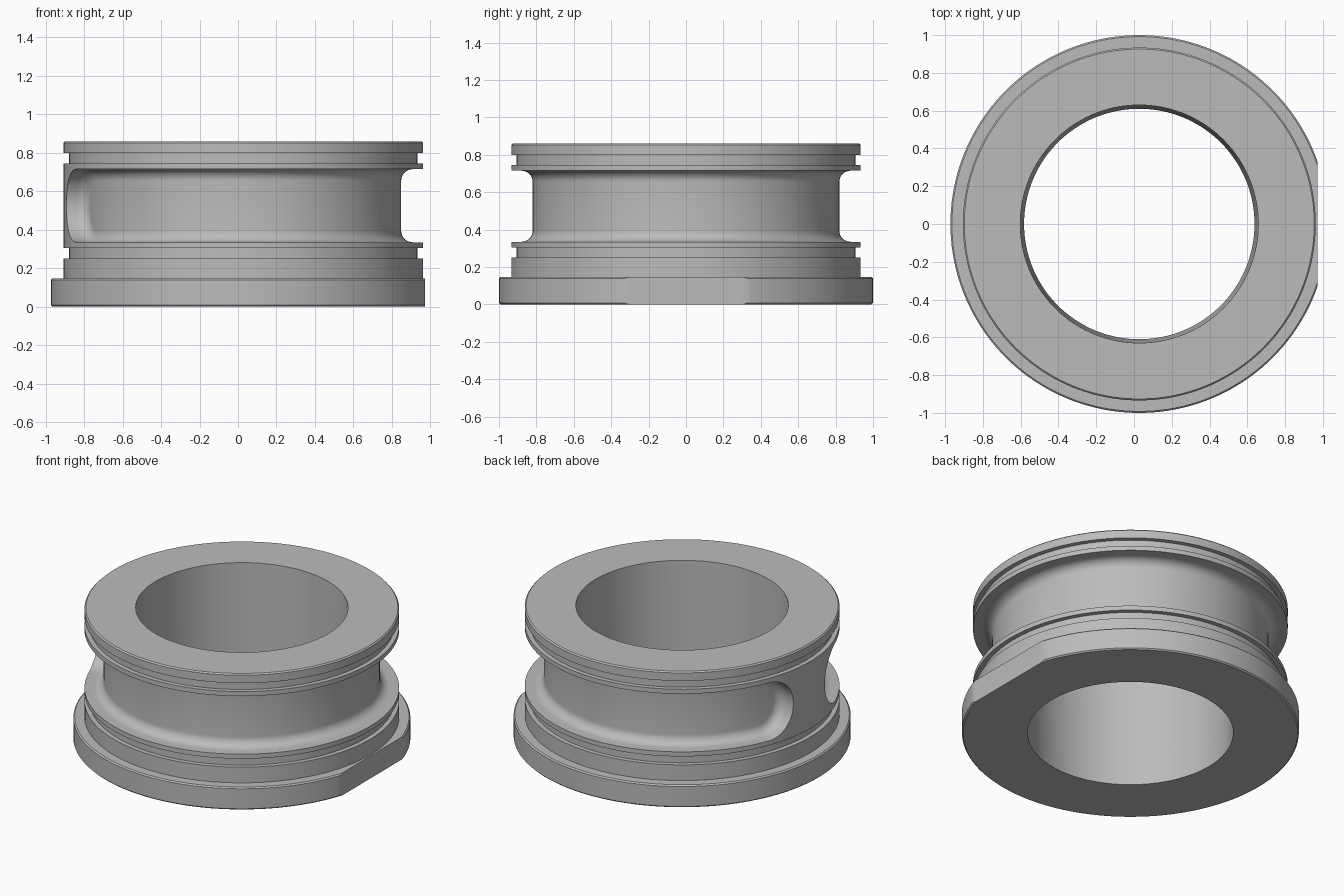
import bpy, bmesh
from math import sin, cos, pi, radians

if "Cube" in bpy.data.objects:
    bpy.data.objects.remove(bpy.data.objects["Cube"], do_unlink=True)

CX = 0.028            # axis of the ring
R = 0.934             # main outer radius
STEPS = 160

grey = bpy.data.materials.new("plain grey")
grey.use_nodes = True
grey.diffuse_color = (0.5, 0.5, 0.5, 1)
grey.node_tree.nodes["Principled BSDF"].inputs["Base Color"].default_value = (0.5, 0.5, 0.5, 1)


def finish(name, bm):
    bmesh.ops.recalc_face_normals(bm, faces=bm.faces)
    mesh = bpy.data.meshes.new(name)
    bm.to_mesh(mesh)
    bm.free()
    mesh.materials.append(grey)
    obj = bpy.data.objects.new(name, mesh)
    obj.location.x = CX
    bpy.context.collection.objects.link(obj)
    return obj


def polar(r, a, z):
    return (r * cos(a), r * sin(a), z)


def loft(bm, rings, closed):
    pairs = list(zip(rings, rings[1:])) + ([(rings[-1], rings[0])] if closed else [])
    for a, b in pairs:
        for i in range(len(a)):
            j = (i + 1) % len(a)
            bm.faces.new((a[i], a[j], b[j], b[i]))


# Turned body: flange, seal grooves and tapered bore
def turned(name, profile):
    bm = bmesh.new()
    rings = [[bm.verts.new(polar(r, 2 * pi * i / STEPS, z)) for i in range(STEPS)]
             for r, z in profile]
    loft(bm, rings, True)
    return finish(name, bm)


C = 0.008
SEAL = 0.905
body = turned("flanged_ring", [
    (0.61, 0), (1 - C, 0), (1, C), (1, 0.147 - C), (1 - C, 0.147),
    (R, 0.147), (R, 0.25), (SEAL, 0.25), (SEAL, 0.305), (R, 0.305),
    (R, 0.745), (SEAL, 0.745), (SEAL, 0.80), (R, 0.80),
    (R, 0.86 - C), (R - C, 0.86), (0.63, 0.86)])


# Wide groove with round ends and a filleted floor, leaving a bridge at -x
def groove_cutter():
    bm = bmesh.new()
    mid, half, fillet, floor = 0.525, 0.19, 0.06, 0.82
    end = radians(170) - half / R
    cols, arc, turns = 130, 16, 8
    levels = [(1.1, 0), (floor + fillet, 0)]
    levels += [(floor + fillet * (1 - sin(k * pi / 2 / turns)),
                fillet * (1 - cos(k * pi / 2 / turns))) for k in range(1, turns + 1)]
    rings = []
    for r, inset in levels:
        h = half - inset
        # upper edge from one tip to the other, then mirrored below
        edge = [(-end - h / R * cos(k * pi / 2 / arc), h * sin(k * pi / 2 / arc))
                for k in range(arc)]
        edge += [(-end + 2 * end * k / cols, h) for k in range(cols)]
        edge += [(end + h / R * sin(k * pi / 2 / arc), h * cos(k * pi / 2 / arc))
                 for k in range(arc)]
        edge.append((end + h / R, 0))
        outline = edge + [(a, -v) for a, v in edge[-2:0:-1]]
        rings.append([bm.verts.new(polar(r, a, mid + v)) for a, v in outline])
    loft(bm, rings, False)
    # caps made of upright strips
    for ring in (rings[0], rings[-1]):
        n = len(ring)
        for i in range(n // 2):
            quad = [ring[i], ring[i + 1], ring[n - i - 1], ring[(n - i) % n]]
            bm.faces.new(list(dict.fromkeys(quad)))
    return finish("groove_cutter", bm)


# Flat on the +x side of the flange
def flat_cutter():
    bm = bmesh.new()
    bmesh.ops.create_cube(bm, size=1)
    bmesh.ops.scale(bm, vec=(0.4, 2, 0.6), verts=bm.verts)
    bmesh.ops.translate(bm, vec=(0.944 + 0.2, 0, 0), verts=bm.verts)
    return finish("flat_cutter", bm)


bpy.ops.object.select_all(action='DESELECT')
bpy.context.view_layer.objects.active = body
body.select_set(True)
for cutter in (groove_cutter(), flat_cutter()):
    cutter.hide_render = True
    mod = body.modifiers.new(cutter.name, 'BOOLEAN')
    mod.operation = 'DIFFERENCE'
    mod.solver = 'EXACT'
    mod.object = cutter
    bpy.ops.object.modifier_apply(modifier=mod.name)
    bpy.data.objects.remove(cutter, do_unlink=True)

bpy.ops.object.shade_smooth_by_angle(angle=radians(30))
